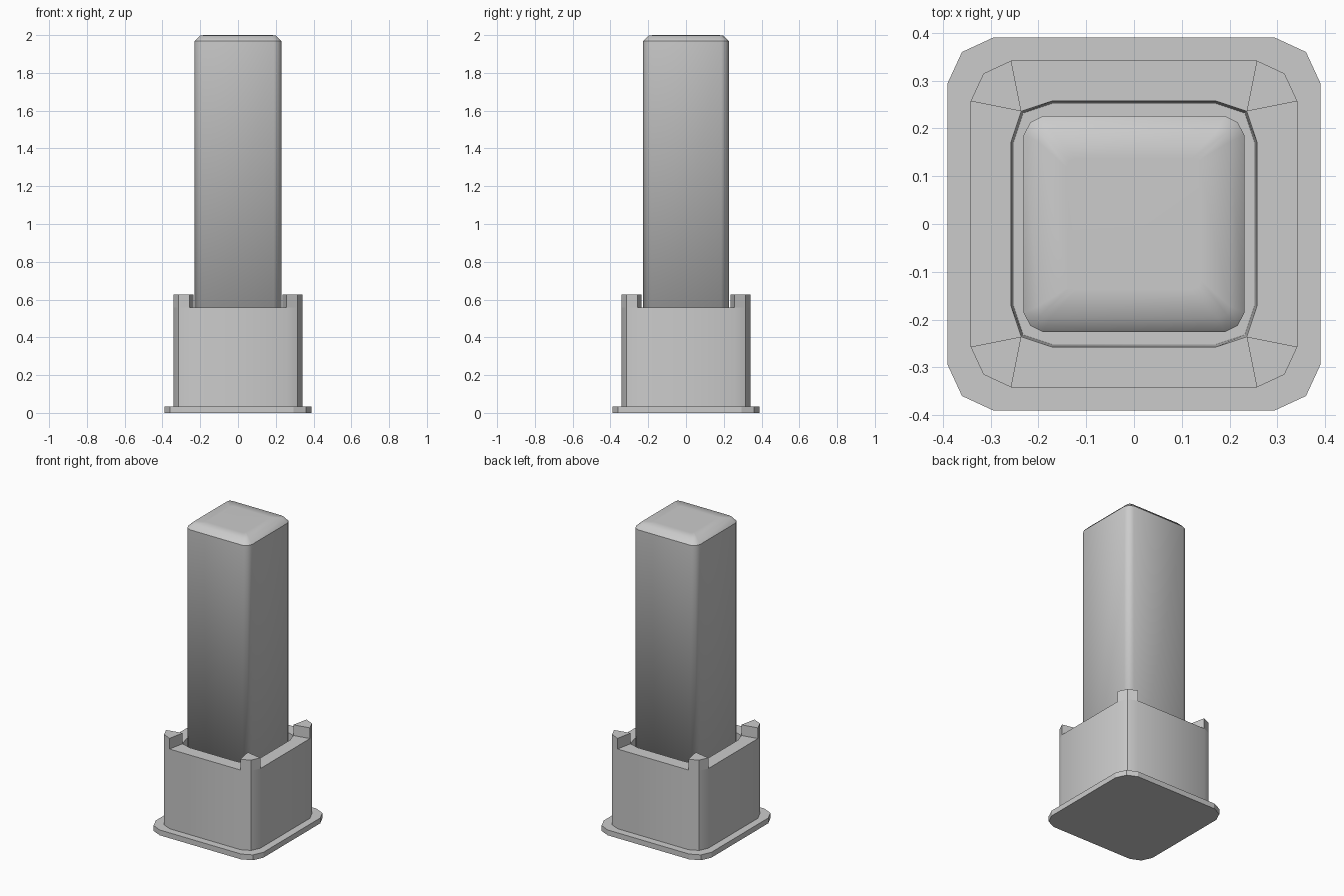
import bpy, bmesh, math

if "Cube" in bpy.data.objects:
    bpy.data.objects.remove(bpy.data.objects["Cube"])

grey = bpy.data.materials.new("plain grey")
grey.use_nodes = True
grey.diffuse_color = (0.6, 0.6, 0.6, 1)
grey.node_tree.nodes["Principled BSDF"].inputs["Base Color"].default_value = (0.6, 0.6, 0.6, 1)


def outline(side, mid, cut, z):
    """Square with a two-step rounded corner: flat to `cut`, then through (mid, mid)."""
    points = []
    for quarter in range(4):
        c, s = round(math.cos(quarter * math.pi / 2)), round(math.sin(quarter * math.pi / 2))
        for x, y in ((side, cut), (mid, mid), (cut, side)):
            points.append((x * c - y * s, x * s + y * c, z))
    return points


def loft(name, rings, closed=False, sharp_z=None):
    """Skin a stack of rings, either capped or joined end to end."""
    bm = bmesh.new()
    loops = [[bm.verts.new(p) for p in ring] for ring in rings]
    pairs = list(zip(loops, loops[1:]))
    if closed:
        pairs.append((loops[-1], loops[0]))
    else:
        bm.faces.new(loops[0])
        bm.faces.new(loops[-1])
    for low, high in pairs:
        n = len(low)
        for i in range(n):
            j = (i + 1) % n
            bm.faces.new((low[i], low[j], high[j], high[i]))
    bmesh.ops.recalc_face_normals(bm, faces=bm.faces)
    mesh = bpy.data.meshes.new(name)
    if sharp_z is not None:
        for face in bm.faces:
            face.smooth = True
        for edge in bm.edges:
            edge.smooth = not all(abs(v.co.z - sharp_z) < 0.001 for v in edge.verts)
    bm.to_mesh(mesh)
    bm.free()
    obj = bpy.data.objects.new(name, mesh)
    bpy.context.collection.objects.link(obj)
    mesh.materials.append(grey)
    return obj


def smooth(obj):
    bpy.ops.object.select_all(action="DESELECT")
    obj.select_set(True)
    bpy.context.view_layer.objects.active = obj
    bpy.ops.object.shade_smooth_by_angle(angle=math.radians(30))


PLATE, RIM, PRONG, SHOULDER, TOP = 0.035, 0.557, 0.627, 1.968, 2.0

# Foot plate
foot = loft("foot_plate", [outline(0.39, 0.36, 0.295, z) for z in (0, PLATE)])

# Hollow socket
socket = loft("socket", [
    outline(0.342, 0.315, 0.257, PLATE),
    outline(0.342, 0.315, 0.257, RIM),
    outline(0.257, 0.236, 0.172, RIM),
    outline(0.252, 0.232, 0.172, PLATE),
], closed=True)
smooth(socket)

# Raised corner prongs
for quarter, label in enumerate(("back_left", "back_right", "front_right", "front_left")):
    rings = []
    for z in (RIM, PRONG):
        corner = outline(0.342, 0.315, 0.257, z)[quarter * 3:quarter * 3 + 3]
        inner = outline(0.257, 0.236, 0.172, z)[quarter * 3 + 1]
        rings.append(corner + [inner])
    smooth(loft(label + "_prong", rings))

# Tall post with a softened cap
loft("post", [
    outline(0.231, 0.217, 0.19, PLATE),
    outline(0.231, 0.217, 0.19, SHOULDER),
    outline(0.2, 0.195, 0.175, TOP - 0.001),
    outline(0.14, 0.135, 0.12, TOP),
], sharp_z=SHOULDER)
bpy.data.objects["post"].scale.y = 0.98
